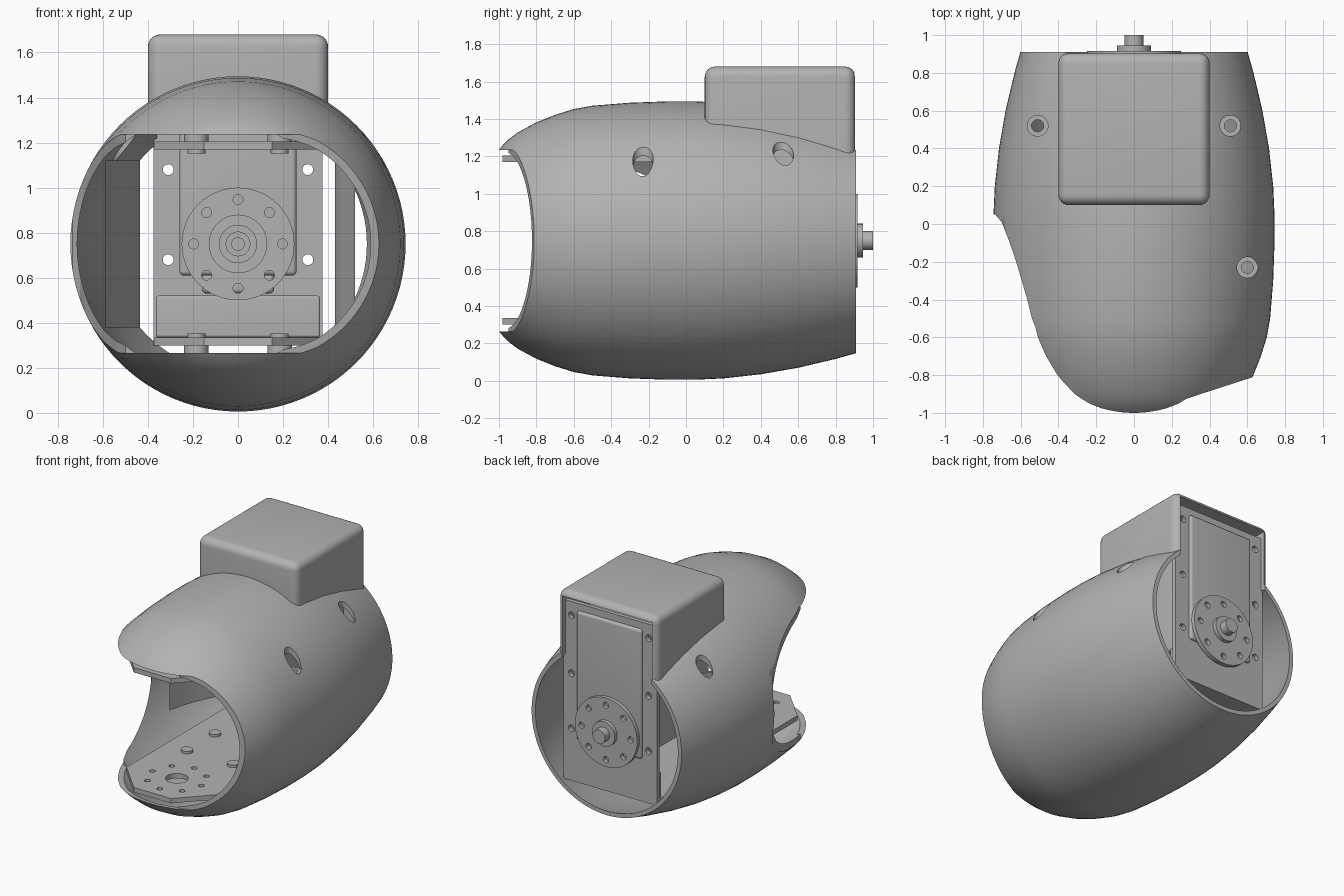
import bpy, bmesh, math
from mathutils import Matrix, Vector

if "Cube" in bpy.data.objects:
    bpy.data.objects.remove(bpy.data.objects["Cube"])

grey = bpy.data.materials.new("plain grey")
grey.use_nodes = True
grey.diffuse_color = (0.45, 0.45, 0.45, 1)
grey.node_tree.nodes["Principled BSDF"].inputs["Base Color"].default_value = (0.45, 0.45, 0.45, 1)
AXIS_Z = 0.75
WALL = 0.03
parts = []


def finish(name, bm, keep=True):
    bmesh.ops.recalc_face_normals(bm, faces=bm.faces)
    mesh = bpy.data.meshes.new(name)
    bm.to_mesh(mesh)
    bm.free()
    mesh.materials.append(grey)
    ob = bpy.data.objects.new(name, mesh)
    bpy.context.collection.objects.link(ob)
    if keep:
        parts.append(ob)
    else:
        ob.hide_render = True
    return ob


def box(name, lo, hi, bevel=0, keep=True):
    bm = bmesh.new()
    bmesh.ops.create_cube(bm, size=1)
    lo, hi = Vector(lo), Vector(hi)
    for v in bm.verts:
        v.co = Vector([(a + b) / 2 + c * (b - a) for a, b, c in zip(lo, hi, v.co)])
    if bevel:
        bmesh.ops.bevel(bm, geom=bm.edges[:], offset=bevel, segments=6,
                        profile=0.5, affect='EDGES')
    return finish(name, bm, keep)


def cylinders(name, spots, r, lo, hi, axis="z", keep=True, n=32):
    """Equal cylinders; spots are (x, y) for axis z and (x, z) for axis y."""
    bm = bmesh.new()
    for a, b in spots:
        mid = (lo + hi) / 2
        if axis == "z":
            m = Matrix.Translation((a, b, mid))
        else:
            m = Matrix.Translation((a, mid, b)) @ Matrix.Rotation(math.pi / 2, 4, 'X')
        bmesh.ops.create_cone(bm, cap_ends=True, segments=n, radius1=r, radius2=r,
                              depth=hi - lo, matrix=m)
    return finish(name, bm, keep)


def prism(name, plan, lo, hi, keep=True):
    bm = bmesh.new()
    face = bm.faces.new([bm.verts.new((x, y, lo)) for x, y in plan])
    top = bmesh.ops.extrude_face_region(bm, geom=[face])["geom"]
    bmesh.ops.translate(bm, vec=(0, 0, hi - lo),
                        verts=[v for v in top if isinstance(v, bmesh.types.BMVert)])
    return finish(name, bm, keep)


def lathe(name, profile, ring, keep=True, n=96):
    """Turn (y, radius) points about the long axis, as a closed tube or a capped solid."""
    bm = bmesh.new()
    loops = []
    for y, r in profile:
        loops.append([bm.verts.new((r * math.cos(math.tau * i / n), y,
                                    AXIS_Z + r * math.sin(math.tau * i / n))) for i in range(n)])
    pairs = list(zip(loops, loops[1:]))
    if ring:
        pairs.append((loops[-1], loops[0]))
    else:
        bm.faces.new(loops[0])
        bm.faces.new(loops[-1])
    for a, b in pairs:
        for i in range(n):
            j = (i + 1) % n
            bm.faces.new((a[i], a[j], b[j], b[i]))
    return finish(name, bm, keep)


def cut(ob, cutter, discard=True):
    mod = ob.modifiers.new("cut", 'BOOLEAN')
    mod.operation, mod.object, mod.solver = 'DIFFERENCE', cutter, 'EXACT'
    graph = bpy.context.evaluated_depsgraph_get()
    mesh = bpy.data.meshes.new_from_object(ob.evaluated_get(graph))
    ob.modifiers.clear()
    ob.data = mesh
    if discard:
        bpy.data.objects.remove(cutter)


def bolt_circle(cx, cy, r=0.197):
    return [(cx + r * math.sin(math.tau * i / 8), cy + r * math.cos(math.tau * i / 8))
            for i in range(8)]


# Barrel-shaped outer shell
outer = [(-1, .485), (-.975, .515), (-.95, .54), (-.9, .578), (-.8, .632), (-.7, .672),
         (-.6, .703), (-.5, .721), (-.3, .737), (-.1, .744), (.05, .744), (.2, .737),
         (.4, .715), (.6, .68), (.8, .633), (.91, .602)]
inner = [(y, r - WALL) for y, r in outer]
shell = lathe("outer_shell", outer + inner[::-1], True)
hollow = lathe("hollow_cutter", inner, False, keep=False)

# Mouth opening: deep scoop on one side, slanted cut on the other
mouth = [(-1.2, .05), (-.735, .05), (-.7, .01), (-.665, -.08), (-.63, -.18), (-.6, -.28),
         (-.565, -.4), (-.54, -.5), (-.5, -.6), (0, -.9), (.2, -.95), (.8, -.755),
         (.8, -1.3), (-1.2, -1.3)]
cut(shell, prism("mouth_cutter", mouth, .265, 1.235, False))

# Rounded housing on top, open at the back and into the shell
housing = box("top_housing", (-.4, .1, .9), (.4, .905, 1.68), .055)
cavity = box("cavity_cutter", (-.36, .14, 1.0), (.36, 1.2, 1.64), 0, False)
cut(housing, cavity, False)
cut(housing, hollow)
cut(shell, cavity)

# Counterbored screw holes in the shell
for x, y, z in ((-.51, .52, 1.09), (.51, .52, 1.09), (.6, -.23, 1.07)):
    cut(shell, cylinders("hole_cutter", [(x, y)], .055, z, 1.6, keep=False))
    washer = cylinders("screw_seat", [(x, y)], .058, z, z + .025)
    cut(washer, cylinders("hole_cutter", [(x, y)], .032, 0, 2, keep=False))

# Lower and upper mounting plates with chamfered fronts
for name, lo, hi, back in (("lower_plate", .3, .335, .84), ("upper_plate", 1.17, 1.205, .1)):
    plan = [(-.37, -.75), (-.15, -.98), (.15, -.98), (.37, -.75), (.37, back), (-.37, back)]
    plate = prism(name, plan, lo, hi)
    cut(plate, cylinders("hole_cutter", [(0, -.7)], .075, 0, 2, keep=False))
    cut(plate, cylinders("hole_cutter", bolt_circle(0, -.7), .02, 0, 2, keep=False, n=16))
    screws = [(s * .185, y) for s in (-1, 1) for y in (-.32, 0)]
    cylinders(name + "_screws", screws, .04, lo - .018, hi + .018, n=24)
    out = -1 if lo < AXIS_Z else 1
    edge = lo if out < 0 else hi
    cylinders(name + "_spacers", screws, .055, min(edge, edge + out * .035),
              max(edge, edge + out * .035), n=24)

# Curved inner side walls
for name, line in (("scoop_wall", [(-.59, .06), (-.565, .16), (-.53, .26), (-.485, .36), (-.435, .45)]),
                   ("inner_wall", [(.52, .2), (.495, .28), (.465, .36), (.43, .45)])):
    back = [(x, y + .03) for x, y in reversed(line)]
    prism(name, line + back, .38, 1.12)

# Motor frame behind the motor
frame = box("motor_frame", (-.375, .84, .3), (.375, .87, 1.6))
holes = [(s * .31, z) for s in (-1, 1) for z in (.68, 1.08, 1.5)]
cut(frame, cylinders("hole_cutter", holes, .024, 0, 2, "y", False, 20))
box("frame_foot", (-.365, .8, .335), (.365, .84, .52), .012)

# Motor body
box("motor_body", (-.26, .1, .61), (.26, .89, 1.55), .02)
box("motor_nub", (-.16, .2, .53), (.16, .8, .62), .02)

# Front and rear horns with bolt circles and stepped hubs
for name, lo, hi, steps in (
        ("rear_horn", .885, .917, ((.09, .91, .945), (.05, .94, 1.0))),
        ("front_horn", .05, .1, ((.13, .04, .06), (.085, .02, .05), (.055, .0, .03), (.03, -.01, .01)))):
    horn = cylinders(name, [(0, AXIS_Z)], .25, lo, hi, "y", n=64)
    cut(horn, cylinders("hole_cutter", bolt_circle(0, AXIS_Z), .022, lo - .1, hi + .1,
                        "y", False, 20))
    for i, (r, a, b) in enumerate(steps):
        cylinders(f"{name}_hub_{i + 1}", [(0, AXIS_Z)], r, a, b, "y")

# Smooth shading with sharp edges kept
bpy.ops.object.select_all(action='DESELECT')
for ob in parts:
    ob.select_set(True)
bpy.context.view_layer.objects.active = shell
bpy.ops.object.shade_smooth_by_angle(angle=math.radians(30))
